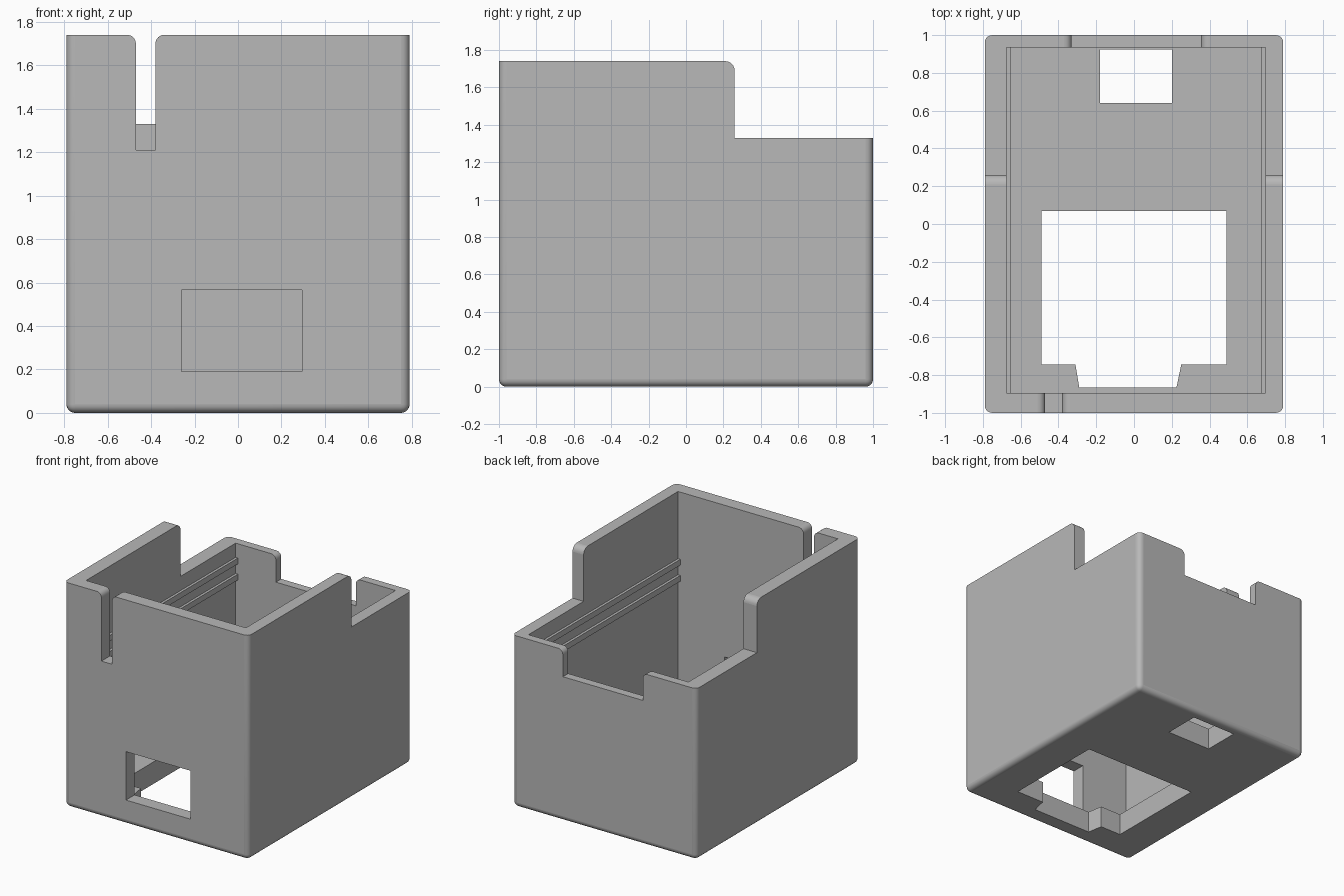
import bpy, bmesh, math
from mathutils import Vector

cube = bpy.data.objects.get("Cube")
if cube:
    bpy.data.objects.remove(cube, do_unlink=True)

grey = bpy.data.materials.new("plain grey")
grey.use_nodes = True
grey.diffuse_color = (0.48, 0.48, 0.48, 1)
grey.node_tree.nodes["Principled BSDF"].inputs["Base Color"].default_value = (0.48, 0.48, 0.48, 1)

WIDTH, HEIGHT, LOW, FLOOR = 0.79, 1.74, 1.33, 0.17
LEFT, RIGHT, FRONT, BACK = 0.695, -0.675, -0.895, 0.935   # inner wall faces


def finish(name, bm):
    bmesh.ops.recalc_face_normals(bm, faces=bm.faces[:])
    mesh = bpy.data.meshes.new(name)
    bm.to_mesh(mesh)
    bm.free()
    mesh.materials.append(grey)
    obj = bpy.data.objects.new(name, mesh)
    bpy.context.collection.objects.link(obj)
    return obj


def prism(name, points, axis, lo, hi):
    """Extrude a 2D outline along an axis; the outline uses the other two axes in order."""
    bm = bmesh.new()
    verts = []
    for p in points:
        co = list(p)
        co.insert(axis, lo)
        verts.append(bm.verts.new(co))
    face = bm.faces.new(verts)
    new = bmesh.ops.extrude_face_region(bm, geom=[face])["geom"]
    shift = Vector((0, 0, 0))
    shift[axis] = hi - lo
    bmesh.ops.translate(bm, vec=shift, verts=[v for v in new if isinstance(v, bmesh.types.BMVert)])
    return finish(name, bm)


def rect(a, b, c, d):
    return [(a, c), (b, c), (b, d), (a, d)]


def flare(u, top, radius, side):
    """Rounded lip from the wall of a cut at u up to the rim; side is -1 or 1."""
    pts = []
    for i in range(7):
        t = math.radians(15 * i)
        pts.append((u + side * radius * (1 - math.cos(t)), top - radius + radius * math.sin(t)))
    return pts + [(u + side * radius, top + 0.3)]


def notch(u0, u1, bottom, top, radius):
    return ([(u0, bottom), (u1, bottom)] + flare(u1, top, radius, 1)
            + flare(u0, top, radius, -1)[::-1])


# Outer block, rounded everywhere except around the rim
bm = bmesh.new()
bmesh.ops.create_cube(bm, size=1)
for v in bm.verts:
    v.co = (v.co.x * 2 * WIDTH, v.co.y * 2, (v.co.z + 0.5) * HEIGHT)
edges = [e for e in bm.edges if min(v.co.z for v in e.verts) < 0.01]
bmesh.ops.bevel(bm, geom=edges, offset=0.04, segments=5, profile=0.5, affect='EDGES')
case = finish("case_body", bm)

# Cutters: cavity, lowered rear, rim notches and openings
step = [(1.3, LOW), (1.3, HEIGHT + 0.3)] + flare(0.26, HEIGHT, 0.05, -1)[::-1] + [(0.26, LOW)]
floor_hole = [(-0.49, 0.07), (-0.49, -0.745), (-0.31, -0.745), (-0.29, -0.865),
              (0.225, -0.865), (0.25, -0.745), (0.49, -0.745), (0.49, 0.07)]
cutters = [
    prism("cavity", rect(RIGHT, LEFT, FRONT, BACK), 2, FLOOR, 2.5),
    prism("rear_step", step, 0, -1.2, 1.2),
    prism("cable_slot", notch(-0.47, -0.38, 1.21, HEIGHT, 0.04), 1, -1.2, -0.8),
    prism("rear_notch", notch(-0.33, 0.355, 1.12, LOW, 0.04), 1, 0.8, 1.2),
    prism("front_window", rect(-0.26, 0.295, 0.19, 0.565), 1, -1.2, -0.8),
    prism("large_floor_hole", floor_hole, 2, -0.2, 0.4),
    prism("small_floor_hole", rect(-0.18, 0.2, 0.64, 0.925), 2, -0.2, 0.4),
]
for cutter in cutters:
    mod = case.modifiers.new(cutter.name, 'BOOLEAN')
    mod.operation, mod.solver, mod.object = 'DIFFERENCE', 'EXACT', cutter

# Bake the cuts and drop the cutters
bpy.context.view_layer.update()
graph = bpy.context.evaluated_depsgraph_get()
mesh = bpy.data.meshes.new_from_object(case.evaluated_get(graph))
case.modifiers.clear()
case.data = mesh
for cutter in cutters:
    bpy.data.objects.remove(cutter, do_unlink=True)
mesh.materials.clear()
mesh.materials.append(grey)

# Smooth only the rounded edges, keep the walls flat
for poly in mesh.polygons:
    poly.material_index = 0
    poly.use_smooth = max(abs(c) for c in poly.normal) < 0.999

# Pairs of board rails along both side walls
for side, wall, inward in (("left", LEFT, -1), ("right", RIGHT, 1)):
    for level, z in (("upper", 1.175), ("lower", 1.05)):
        ends = sorted((wall - inward * 0.03, wall + inward * 0.02))
        prism(f"{side}_{level}_rail", rect(ends[0], ends[1], z, z + 0.045), 1,
              FRONT - 0.02, BACK + 0.02)
